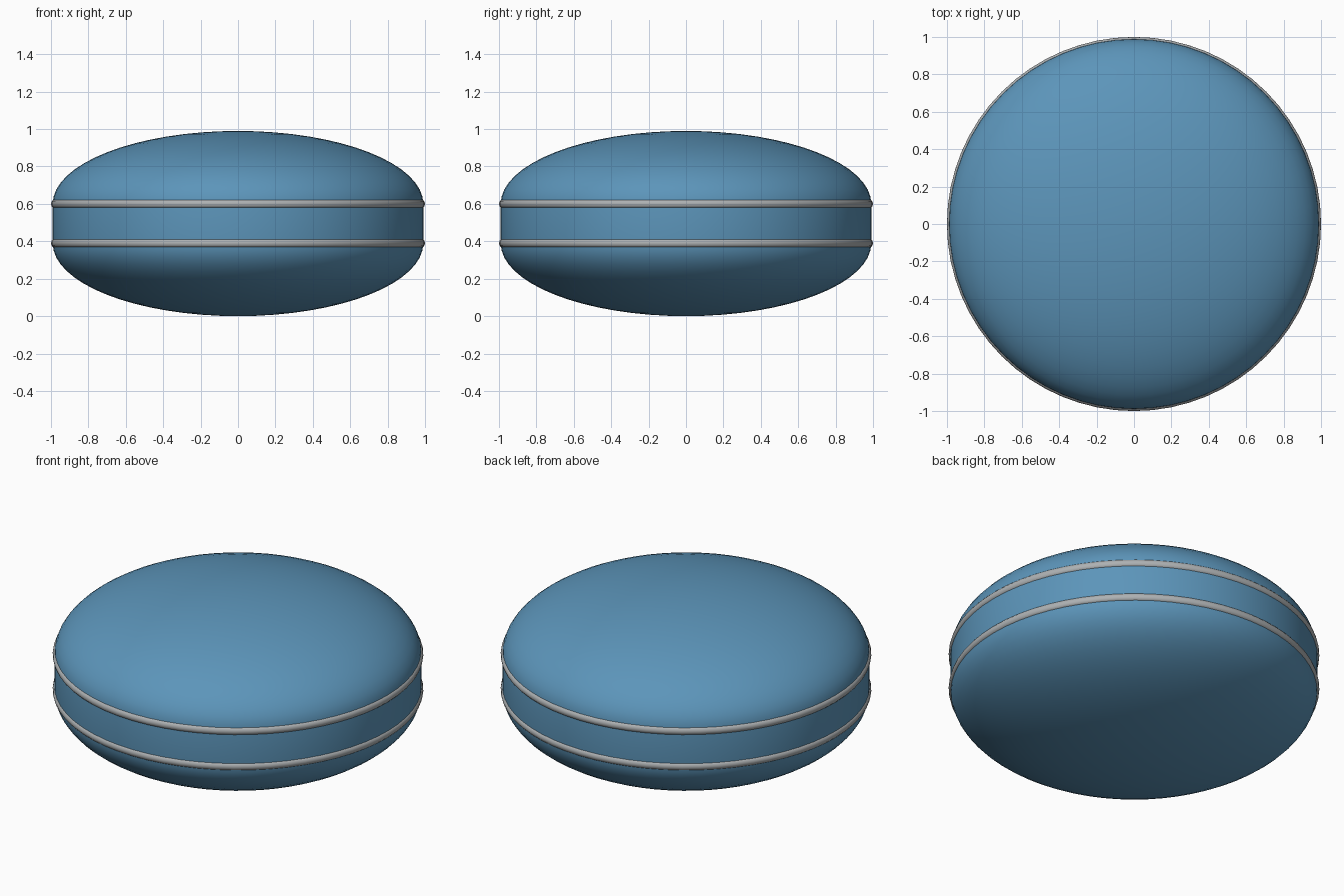
import bpy
import bmesh
from math import cos, sin, pi, radians

cube = bpy.data.objects.get("Cube")
if cube:
    bpy.data.objects.remove(cube)

MID = 0.495        # height of the middle plane
RADIUS = 0.991     # body radius
HALF_WALL = 0.105  # half height of the straight wall
DOME = MID - HALF_WALL
SEGMENTS = 64


def material(name, colour):
    mat = bpy.data.materials.new(name)
    mat.use_nodes = True
    mat.diffuse_color = colour
    mat.node_tree.nodes["Principled BSDF"].inputs["Base Color"].default_value = colour
    return mat


def lathe(name, profile, mat, closed=False):
    """Spin a list of (radius, z) points about the z axis."""
    bm = bmesh.new()
    verts = [bm.verts.new((r, 0, z)) for r, z in profile]
    pairs = list(zip(verts, verts[1:]))
    if closed:
        pairs.append((verts[-1], verts[0]))
    edges = [bm.edges.new(p) for p in pairs]
    bmesh.ops.spin(bm, geom=verts + edges, cent=(0, 0, 0), axis=(0, 0, 1),
                   angle=2 * pi, steps=SEGMENTS, use_merge=True)
    bmesh.ops.remove_doubles(bm, verts=bm.verts, dist=1e-5)
    bmesh.ops.recalc_face_normals(bm, faces=bm.faces)
    mesh = bpy.data.meshes.new(name)
    bm.to_mesh(mesh)
    bm.free()
    mesh.materials.append(mat)
    obj = bpy.data.objects.new(name, mesh)
    bpy.context.collection.objects.link(obj)
    bpy.ops.object.select_all(action="DESELECT")
    obj.select_set(True)
    bpy.context.view_layer.objects.active = obj
    bpy.ops.object.shade_smooth_by_angle(angle=radians(40))
    return obj


blue = material("blue_shell", (0.107, 0.300, 0.490, 1))
grey = material("grey_trim", (0.42, 0.44, 0.45, 1))

# Domed body: two flattened half ellipses joined by a straight wall
RINGS = 16
quarter = [i * pi / 2 / RINGS for i in range(RINGS + 1)]
lower = [(RADIUS * sin(a), MID - HALF_WALL - DOME * cos(a)) for a in quarter]
upper = [(r, 2 * MID - z) for r, z in reversed(lower)]
lathe("body", lower + upper, blue)

# Two slim rounded trim rings at the edges of the wall
for name, z in (("lower_trim_ring", MID - HALF_WALL), ("upper_trim_ring", MID + HALF_WALL)):
    section = [(0.98 + 0.02 * cos(a), z + 0.0235 * sin(a))
               for a in (i * pi / 6 for i in range(12))]
    lathe(name, section, grey, closed=True)
